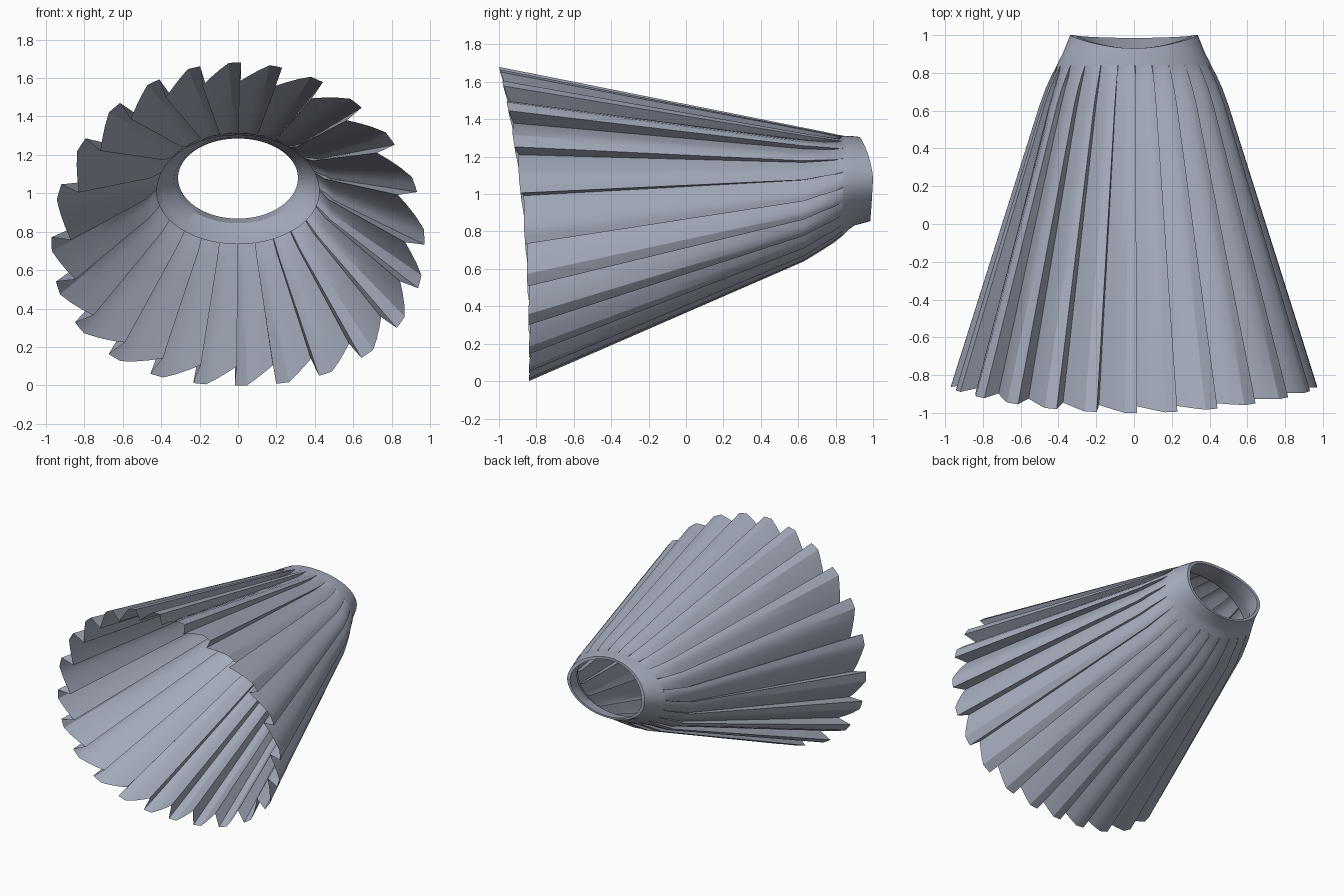
import bpy, bmesh, math

if "Cube" in bpy.data.objects:
    bpy.data.objects.remove(bpy.data.objects["Cube"])

PLEATS = 24

cloth = bpy.data.materials.new("blue_grey_cloth")
cloth.diffuse_color = (0.376, 0.413, 0.503, 1)
cloth.use_nodes = True
cloth.node_tree.nodes["Principled BSDF"].inputs["Base Color"].default_value = cloth.diffuse_color


def ring_point(theta, half_width, top, bottom, centre, depth=0.0, power=2.0):
    """Point on an egg-shaped cross-section, pushed inward by depth."""
    a = theta - 0.08 * math.sin(2 * theta)
    s, c = math.sin(a), math.cos(a)
    p = power if c < 0 else 2.0
    f = (abs(s) ** p + abs(c) ** p) ** (-1 / p)
    x = half_width * s * f
    z = (top - centre if c > 0 else centre - bottom) * c * f
    k = 1 - depth / math.hypot(x, z)
    return x * k, centre + z * k


def hem_y(z):
    return -0.84 - 0.16 * (max(z, 0) / 1.68) ** 2.5


def waist_y(theta):
    c = math.cos(theta)
    return 1.0 - 0.07 * max(0, c) ** 1.5 - 0.015 * max(0, -c)


def loft(name, rings):
    """Skin closed rings of points into a smooth-shaded surface."""
    bm = bmesh.new()
    rows = [[bm.verts.new(p) for p in ring] for ring in rings]
    n = len(rows[0])
    for a, b in zip(rows, rows[1:]):
        for i in range(n):
            j = (i + 1) % n
            bm.faces.new((a[i], b[i], b[j], a[j]))
    mesh = bpy.data.meshes.new(name)
    bm.to_mesh(mesh)
    bm.free()
    mesh.materials.append(cloth)
    ob = bpy.data.objects.new(name, mesh)
    bpy.context.collection.objects.link(ob)
    bpy.ops.object.select_all(action='DESELECT')
    ob.select_set(True)
    bpy.context.view_layer.objects.active = ob
    bpy.ops.object.shade_smooth_by_angle(angle=math.radians(28))
    return ob


# One pleat: (fraction of pitch, share of fold depth), slope, flat lip, fold under
pleat = [(-0.05, 1.0), (0.2, 0.68), (0.45, 0.34), (0.7, 0.0), (0.85, 0.0), (1.0, 0.0)]
pitch = 2 * math.pi / PLEATS
samples = [((k + t) * pitch + 0.02, d) for k in range(PLEATS) for t, d in pleat]

# Pleated body: hem ring, straight run to the hip, then curve in to the yoke
hem, hip = [], []
for th, d in samples:
    x, z = ring_point(th, 0.97, 1.68, 0.0, 0.75, 0.1 * d, 2.3)
    hem.append((x, hem_y(z) + 0.015 * d, z))
    x, z = ring_point(th, 0.50, 1.355, 0.64, 0.97, 0.03 * d, 2.1)
    hip.append((x, 0.63, z))
rings = [[tuple(p + (q - p) * u for p, q in zip(a, b)) for a, b in zip(hem, hip)]
         for u in (0, 0.25, 0.5, 0.75, 1)]
for y, w, top, bottom, centre, depth in [
        (0.72, 0.467, 1.337, 0.695, 1.0, 0.025),
        (0.79, 0.435, 1.322, 0.74, 1.02, 0.016),
        (0.84, 0.408, 1.312, 0.78, 1.04, 0.0)]:
    ring = []
    for th, d in samples:
        x, z = ring_point(th, w, top, bottom, centre, depth * d)
        ring.append((x, y, z))
    rings.append(ring)
loft("pleated_skirt", rings)

# Waist yoke: smooth outer band, rolled top edge and inner facing
thetas = [i * 2 * math.pi / 96 for i in range(96)]
rings = []
for y, w, top, bottom, centre in [
        (0.84, 0.408, 1.312, 0.78, 1.04),
        (0.87, 0.395, 1.31, 0.81, 1.05),
        (0.90, 0.378, 1.309, 0.832, 1.06),
        (None, 0.338, 1.305, 0.855, 1.08),
        (None, 0.312, 1.285, 0.868, 1.08),
        (0.88, 0.335, 1.285, 0.845, 1.06),
        (0.80, 0.395, 1.29, 0.775, 1.03),
        (0.74, 0.425, 1.305, 0.735, 1.01)]:
    ring = []
    for th in thetas:
        x, z = ring_point(th, w, top, bottom, centre)
        ring.append((x, waist_y(th) if y is None else y, z))
    rings.append(ring)
loft("waist_yoke", rings)
